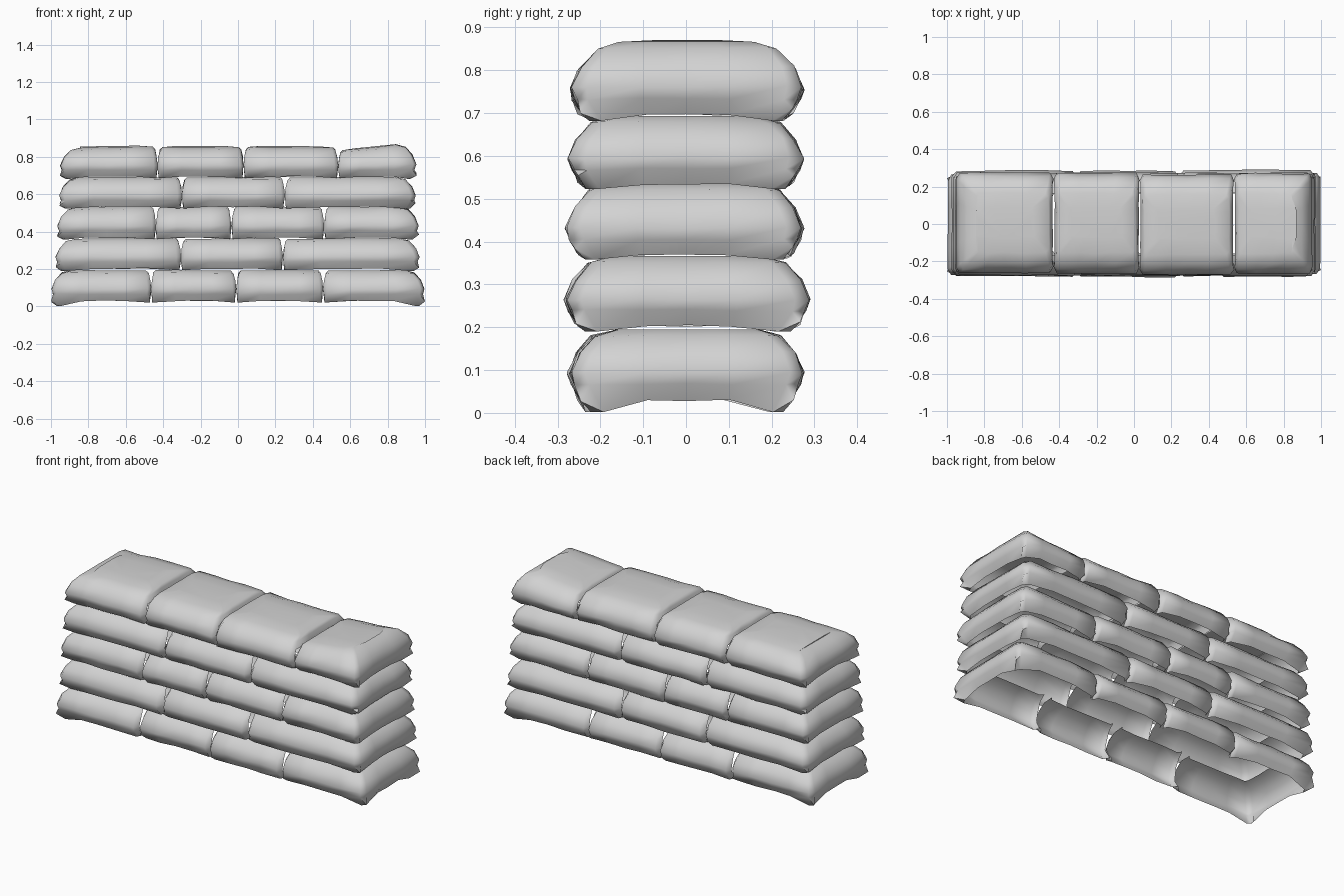
import bpy, bmesh, math, random

random.seed(4)
cube = bpy.data.objects.get("Cube")
if cube:
    bpy.data.objects.remove(cube)

# One plain grey for all the sacking
sack_grey = bpy.data.materials.new("sack_grey")
sack_grey.use_nodes = True
sack_grey.diffuse_color = (0.65, 0.65, 0.65, 1)
sack_grey.node_tree.nodes["Principled BSDF"].inputs["Base Color"].default_value = (0.65, 0.65, 0.65, 1)

# Half of a chamfered rectangle outline; the other half is its point mirror
half = [(u, -1) for u in (-0.93, -0.45, 0, 0.45, 0.93)]
half += [(1, v) for v in (-0.88, -0.4, 0, 0.4, 0.88)]
OUTLINE = half + [(-u, -v) for u, v in half]
N = len(OUTLINE)
CORNERS = (4, 9, 14, 19)
RIGHT_END, LEFT_END = range(5, 9), range(15, 19)

# Side profile of a bag: inset from the widest outline, height fraction
PROFILE = [(0.034, 0), (0.01, 0.22), (0, 0.38), (0.022, 0.66), (0.062, 0.9), (0.12, 0.99)]


def wobble(amount):
    return random.uniform(-amount, amount)


def make_bag(name, x0, x1, y_half, z0, height, left_end, right_end, droop, tilt, top_course):
    """Open bag shell: hollow under the next course and along hidden seams."""
    bm = bmesh.new()
    mid, hx = (x0 + x1) / 2, (x1 - x0) / 2
    y_shift = wobble(0.006)

    def is_outer(u):
        return right_end if u > 0 else left_end

    rings = []
    for level, (inset, frac) in enumerate(PROFILE):
        ring = []
        for u, v in OUTLINE:
            x = mid + u * (hx - inset * (0.9 if is_outer(u) else 0.22))
            y = y_shift + v * (y_half - inset * 0.9)
            z = z0 + frac * height + tilt * u * frac
            if level == 0 and abs(u) > 0.9 and abs(v) > 0.8:
                z -= droop if is_outer(u) else 0.008
                y -= math.copysign(0.012, v)
            elif level < 5:
                z += wobble(0.003)
            ring.append(bm.verts.new((x + wobble(0.002), y + wobble(0.004), z)))
        rings.append(ring)

    # Crowned top, only where it is exposed
    if top_course:
        crown = [bm.verts.new((mid + u * hx * 0.6, y_shift + v * y_half * 0.3,
                               z0 + height * 1.03 + tilt * u * 0.8)) for u, v in OUTLINE]
        rings.append(crown)
        bm.faces.new(crown)

    for level in range(len(rings) - 1):
        low, high = rings[level], rings[level + 1]
        for i in range(N):
            seam = (i in RIGHT_END and not right_end) or (i in LEFT_END and not left_end)
            if seam and not (top_course and level >= 3):
                continue
            j = (i + 1) % N
            quad = [low[i], low[j], high[j], high[i]]
            if level == 0 and i in CORNERS:
                # Pinched ear at each lower corner
                centre = sum((q.co for q in quad), quad[0].co * 0) / 4
                sx = 1 if centre.x > mid else -1
                sy = 1 if centre.y > 0 else -1
                reach = 0.03 if is_outer(sx) else 0.006
                tip = bm.verts.new((centre.x + sx * reach, centre.y + sy * 0.02,
                                    centre.z + wobble(0.012)))
                for k in range(4):
                    bm.faces.new((quad[k], quad[(k + 1) % 4], tip))
            else:
                bm.faces.new(quad)

    # Drop points left unused along the seams
    bmesh.ops.delete(bm, geom=[v for v in bm.verts if not v.link_faces], context='VERTS')
    mesh = bpy.data.meshes.new(name)
    bm.to_mesh(mesh)
    bm.free()
    mesh.materials.append(sack_grey)
    obj = bpy.data.objects.new(name, mesh)
    bpy.context.collection.objects.link(obj)
    return obj


# Courses: base height, bag height, half depth, corner droop, seam positions
COURSES = [
    (0.03, 0.165, 0.27, 0.028, (-0.997, -0.465, -0.01, 0.455, 0.997)),
    (0.203, 0.162, 0.283, 0.013, (-0.975, -0.305, 0.24, 0.97)),
    (0.368, 0.167, 0.275, 0.01, (-0.965, -0.44, -0.035, 0.46, 0.965)),
    (0.533, 0.16, 0.273, 0.01, (-0.955, -0.3, 0.25, 0.95)),
    (0.695, 0.158, 0.268, 0.013, (-0.95, -0.43, 0.03, 0.535, 0.953)),
]

bags = []
for row, (z0, height, y_half, droop, seams) in enumerate(COURSES, 1):
    last = len(seams) - 2
    top_course = row == len(COURSES)
    for i in range(last + 1):
        tilt = 0.016 if top_course and i == last else wobble(0.003)
        bags.append(make_bag(f"sandbag_row{row}_{i + 1}", seams[i], seams[i + 1],
                             y_half, z0, height, i == 0, i == last, droop, tilt, top_course))

# Smooth cloth with sharp folds
bpy.ops.object.select_all(action='DESELECT')
for bag in bags:
    bag.select_set(True)
bpy.context.view_layer.objects.active = bags[0]
bpy.ops.object.shade_smooth_by_angle(angle=math.radians(75))
